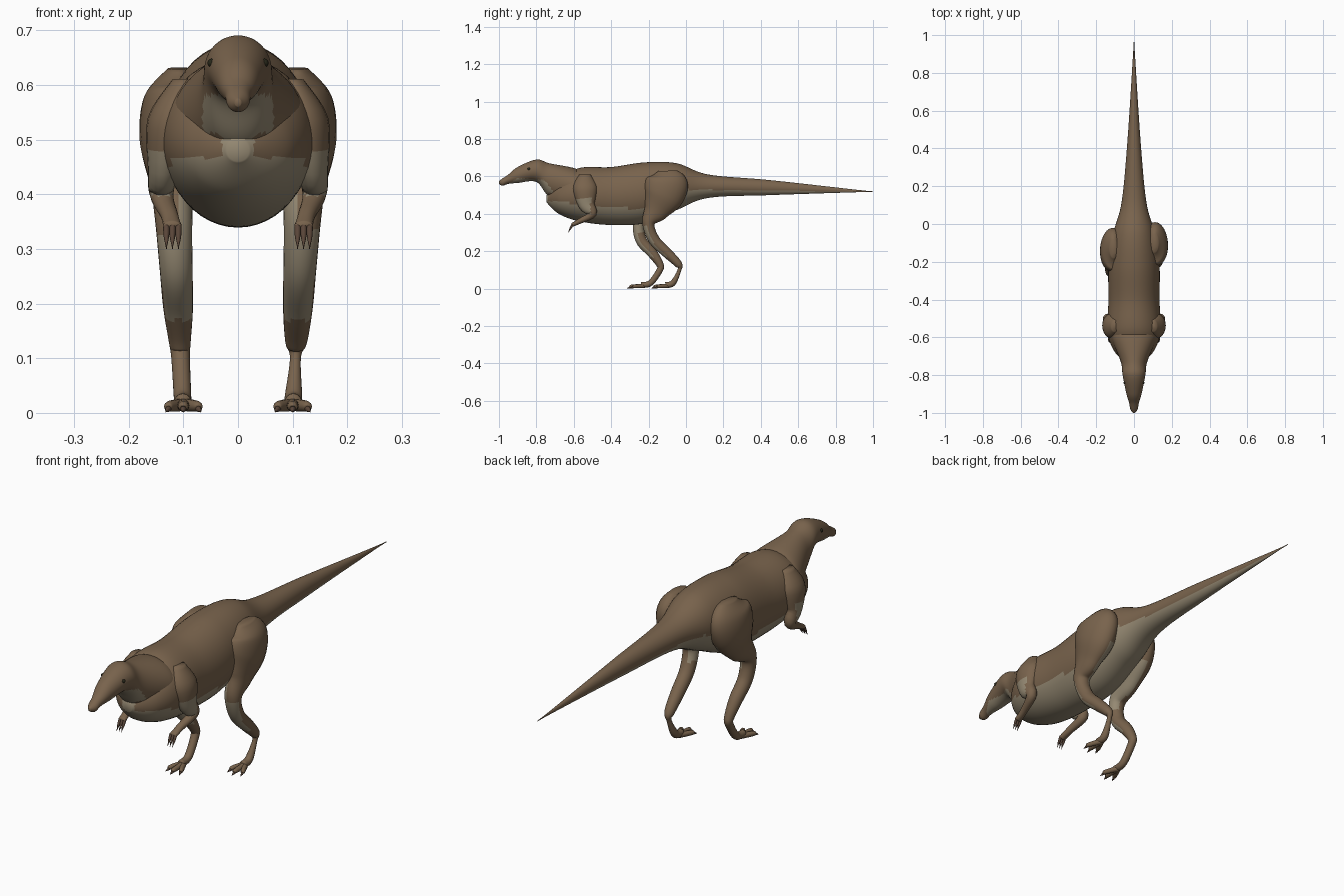
import bpy, bmesh, math
from mathutils import Vector

cube = bpy.data.objects.get("Cube")
if cube:
    bpy.data.objects.remove(cube, do_unlink=True)


def material(name, *colour):
    mat = bpy.data.materials.new(name)
    mat.use_nodes = True
    mat.diffuse_color = (*colour, 1)
    shader = mat.node_tree.nodes["Principled BSDF"]
    shader.inputs["Base Color"].default_value = mat.diffuse_color
    return mat


BROWN = material("brown_hide", .19, .125, .073)
PALE = material("pale_underside", .3, .25, .17)
CLAW = material("dark_claw", .1, .06, .04)
EYE = material("black_eye", .02, .02, .01)


def smooth_path(points, steps):
    """Pass a smooth curve through a list of equal-length tuples."""
    pts = [Vector(point) for point in points]
    last = len(pts) - 1
    result = []
    for i in range(last):
        before, start = pts[max(i - 1, 0)], pts[i]
        end, after = pts[i + 1], pts[min(i + 2, last)]
        leave, arrive = (end - before) / 2, (after - start) / 2
        for step in range(steps):
            t = step / steps
            ease = t * t * (3 - 2 * t)
            result.append(start.lerp(end, ease) + leave * t * (1 - t) ** 2
                          - arrive * t * t * (1 - t))
    return result + [pts[last]]


def ramp(table, value):
    """Straight-line lookup in a table of pairs."""
    for (low, first), (high, second) in zip(table, table[1:]):
        if value <= high:
            return first + (second - first) * max(0, (value - low) / (high - low))
    return table[-1][1]


def finish(name, bm, materials):
    mesh = bpy.data.meshes.new(name)
    bmesh.ops.recalc_face_normals(bm, faces=bm.faces[:])
    bm.to_mesh(mesh)
    bm.free()
    for mat in materials:
        mesh.materials.append(mat)
    mesh.shade_smooth()
    bpy.context.collection.objects.link(bpy.data.objects.new(name, mesh))
    return mesh


def tube(name, stations, steps=5, sides=20, upright=False, materials=(BROWN, PALE), rule=None):
    """Loft ellipses along stations of centre x, y, z, side radius and depth radius."""
    full = [(*row, row[-1]) if len(row) == 4 else row for row in stations]
    path = smooth_path(full, steps)
    centres = [Vector(point[:3]) for point in path]
    bm = bmesh.new()
    rings = []
    for i, point in enumerate(path):
        along = centres[min(i + 1, len(path) - 1)] - centres[max(i - 1, 0)]
        along.x = 0
        across = Vector((1, 0, 0))
        depth = Vector((0, 0, 1)) if upright else across.cross(along).normalized()
        wide, deep = (max(radius, .001) for radius in point[3:])
        angles = [math.tau * k / sides for k in range(sides)]
        rings.append([bm.verts.new(centres[i] + across * wide * math.cos(a)
                                   + depth * deep * math.sin(a)) for a in angles])
    for ring, following in zip(rings, rings[1:]):
        for k in range(sides):
            bm.faces.new((ring[k - 1], ring[k], following[k], following[k - 1]))
    bm.faces.new(rings[0])
    bm.faces.new(rings[-1])
    mesh = finish(name, bm, materials)
    if rule:
        for face in mesh.polygons:
            face.material_index = int(rule(face.center, face.normal))


def body(name, profile, rule):
    """Upright loft from rows of y, top, bottom and half width."""
    rows = [(0, y, (top + bottom) / 2, width, (top - bottom) / 2)
            for y, top, bottom, width in profile]
    tube(name, rows, steps=12, sides=48, upright=True, rule=rule)


def claw(name, start, end):
    base, tip = Vector(start), Vector(end)
    middle = base.lerp(tip, .5)
    tube(name, [(*base, .006), (*middle, .005), (*tip, 0)], sides=8, materials=[CLAW])


# Torso and tail
belly_edge = [(-.75, .47), (-.2, .42), (0, .53), (1, .517)]


def belly_rule(centre, normal):
    breast = centre.y < -.6 and abs(centre.x) < .03
    return breast or centre.z < ramp(belly_edge, centre.y)


body("torso_and_tail", [
    (-.745, .5, .46, .02), (-.68, .58, .4, .1), (-.57, .645, .36, .14),
    (-.4, .65, .34, .135), (-.22, .675, .35, .135), (-.05, .67, .42, .11),
    (.12, .61, .485, .065), (.45, .58, .5, .034), (.9, .53, .515, .005),
    (1, .52, .517, 0)], belly_rule)

# Head and neck, tucked into the torso
throat_edge = [(-1, .53), (-.9, .59), (-.76, .58), (-.69, .5), (-.6, .4)]


def throat_rule(centre, normal):
    breast = centre.z > .51 or abs(centre.x) < .03
    return breast and centre.z < ramp(throat_edge, centre.y)


body("head_and_neck", [
    (-1, .575, .56, .006), (-.98, .59, .55, .02), (-.95, .61, .56, .025),
    (-.9, .65, .565, .04), (-.8, .69, .57, .06), (-.73, .67, .49, .07),
    (-.6, .645, .43, .12), (-.55, .62, .42, .11)], throat_rule)


# Limb colours and stance
def leg_rule(centre, normal):
    shin = .17 < centre.z < .33 and normal.y < -.25
    inner = .3 < centre.z < .46 and normal.x * centre.x < -.02
    return shin or inner


def arm_rule(centre, normal):
    return .4 < centre.z < .48 and centre.y < -.51


def leg_x(z):
    return .12 - .05 * abs(z - .4)


# The animal is in mid stride, so each leg has its own fore-and-aft path
heights = [.35, .26, .19, .13, .1, .03, .02]
stride = {"left": [-.2, -.17, -.1, -.04, -.035, -.07, -.11],
          "right": [-.25, -.24, -.18, -.14, -.14, -.19, -.24]}

for side, s in (("left", 1), ("right", -1)):
    # Thigh, shank and foot
    back = 0 if s > 0 else -.03
    ankle = .01 if s > 0 else .017
    radii = [.034, .03, .027, .02, ankle, .016, .015]
    leg = [(-.1, .63, .02, .05), (-.1, .58, .06, .11), (-.12, .5, .065, .11),
           (-.16, .42, .042, .07)]
    leg = [(y + back, *rest) for y, *rest in leg]
    leg += [(y, z, r, r) for y, z, r in zip(stride[side], heights, radii)]
    tube(side + "_leg", [(s * leg_x(z), y, z, wide, deep) for y, z, wide, deep in leg],
         steps=7, sides=24, rule=leg_rule)

    # Toes and their claws
    foot_x, foot_y = leg_x(0), leg[-1][0]
    for toe, spread in (("inner", -1), ("middle", 0), ("outer", 1)):
        tip_x = s * (foot_x + spread * .025)
        tip_y = foot_y - .05 + abs(spread) * .015
        tube(f"{side}_{toe}_toe", [(s * foot_x, foot_y + .02, .015, .012),
                                   (tip_x, tip_y, .012, .01),
                                   (tip_x, tip_y - .01, .01, .004)], sides=10)
        claw(f"{side}_{toe}_toe_claw", (tip_x, tip_y, .01),
             (tip_x + s * spread * .007, tip_y - .025, .002))

    # Shoulder, arm and hand
    arm = [(.1, -.54, .61, .02, .03), (.12, -.54, .54, .045, .065),
           (.135, -.53, .45, .03, .045), (.14, -.5, .4, .022, .022),
           (.125, -.57, .36, .016, .014), (.12, -.61, .34, .017, .01)]
    tube(side + "_arm", [(s * x, *rest) for x, *rest in arm], rule=arm_rule)
    for finger, spread in (("inner", -1), ("middle", 0), ("outer", 1)):
        x = s * (.12 + spread * .011)
        claw(f"{side}_{finger}_finger_claw", (x, -.605, .345), (x, -.63, .3))

    # Eye
    bm = bmesh.new()
    bmesh.ops.create_uvsphere(bm, u_segments=12, v_segments=8, radius=.008)
    bmesh.ops.translate(bm, vec=(s * .048, -.84, .64), verts=bm.verts)
    finish(side + "_eye", bm, [EYE])
